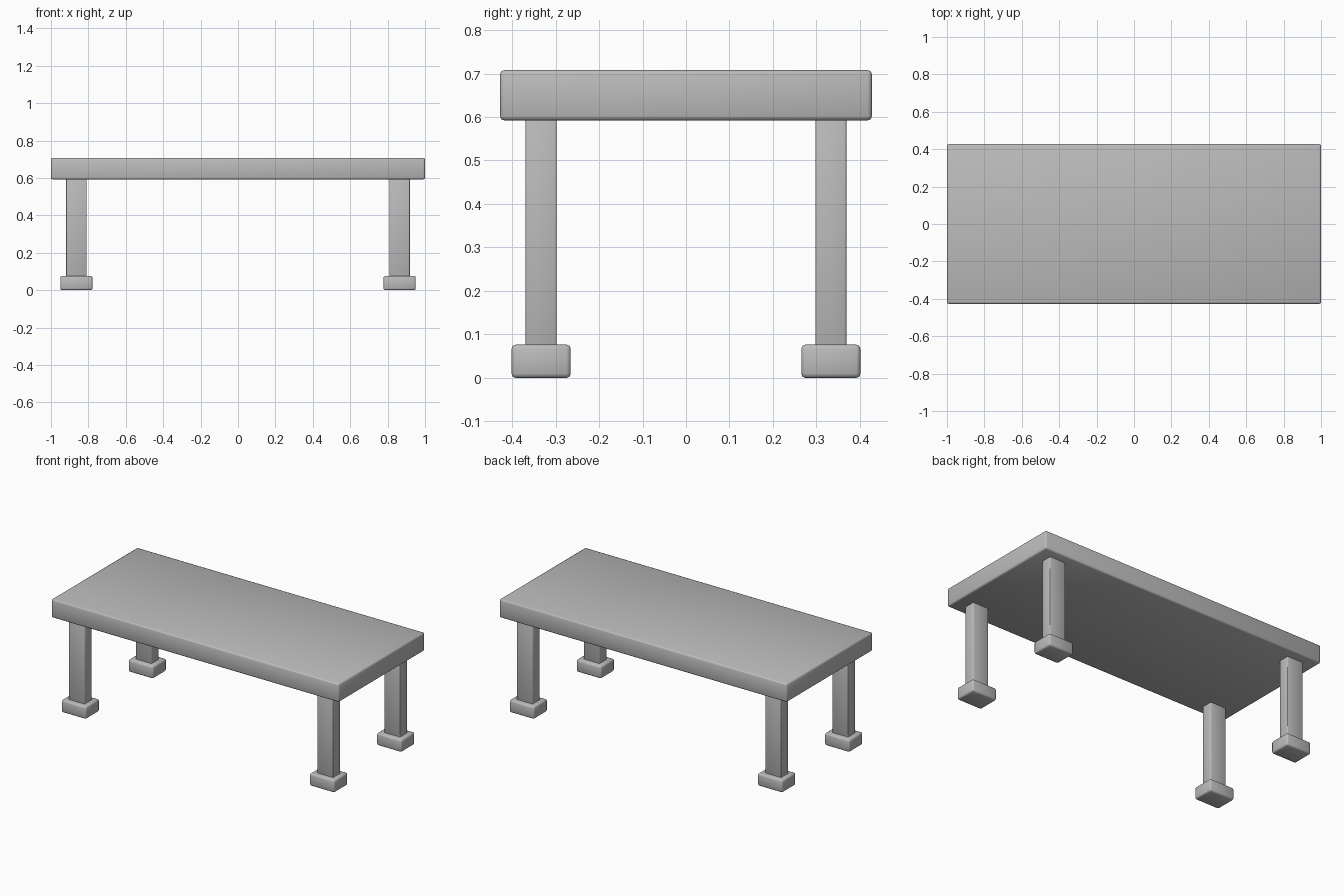
import bpy

cube = bpy.data.objects.get("Cube")
if cube:
    bpy.data.objects.remove(cube, do_unlink=True)

# One plain grey for the whole table
grey = bpy.data.materials.new("plain_grey")
grey.use_nodes = True
colour = (0.5, 0.5, 0.5, 1)
grey.diffuse_color = colour
grey.node_tree.nodes["Principled BSDF"].inputs["Base Color"].default_value = colour


def block(name, centre, size, bevel):
    """Softly bevelled box with smooth shading."""
    bpy.ops.mesh.primitive_cube_add(size=1, location=centre)
    obj = bpy.context.object
    obj.name = name
    obj.scale = size
    bpy.ops.object.transform_apply(location=False, rotation=False, scale=True)
    obj.data.materials.append(grey)
    mod = obj.modifiers.new("soft_edges", "BEVEL")
    mod.width = bevel
    mod.segments = 2
    bpy.ops.object.modifier_apply(modifier=mod.name)
    bpy.ops.object.shade_smooth()
    return obj


TOP, UNDERSIDE, FOOT = 0.708, 0.592, 0.077
LEG_X, LEG_Y = 0.864, 0.333

# Tabletop slab
block("tabletop", (0, 0, (TOP + UNDERSIDE) / 2), (2, 0.855, TOP - UNDERSIDE), 0.01)

# Four legs, each on a wider foot block; the legs run slightly into both
for side, sx in (("right", -1), ("left", 1)):
    for end, sy in (("front", -1), ("back", 1)):
        x, y = sx * LEG_X, sy * LEG_Y
        low, high = FOOT - 0.015, UNDERSIDE + 0.015
        block(f"{end}_{side}_leg", (x, y, (low + high) / 2), (0.11, 0.071, high - low), 0.004)
        block(f"{end}_{side}_foot", (x, y, FOOT / 2), (0.172, 0.136, FOOT), 0.01)
